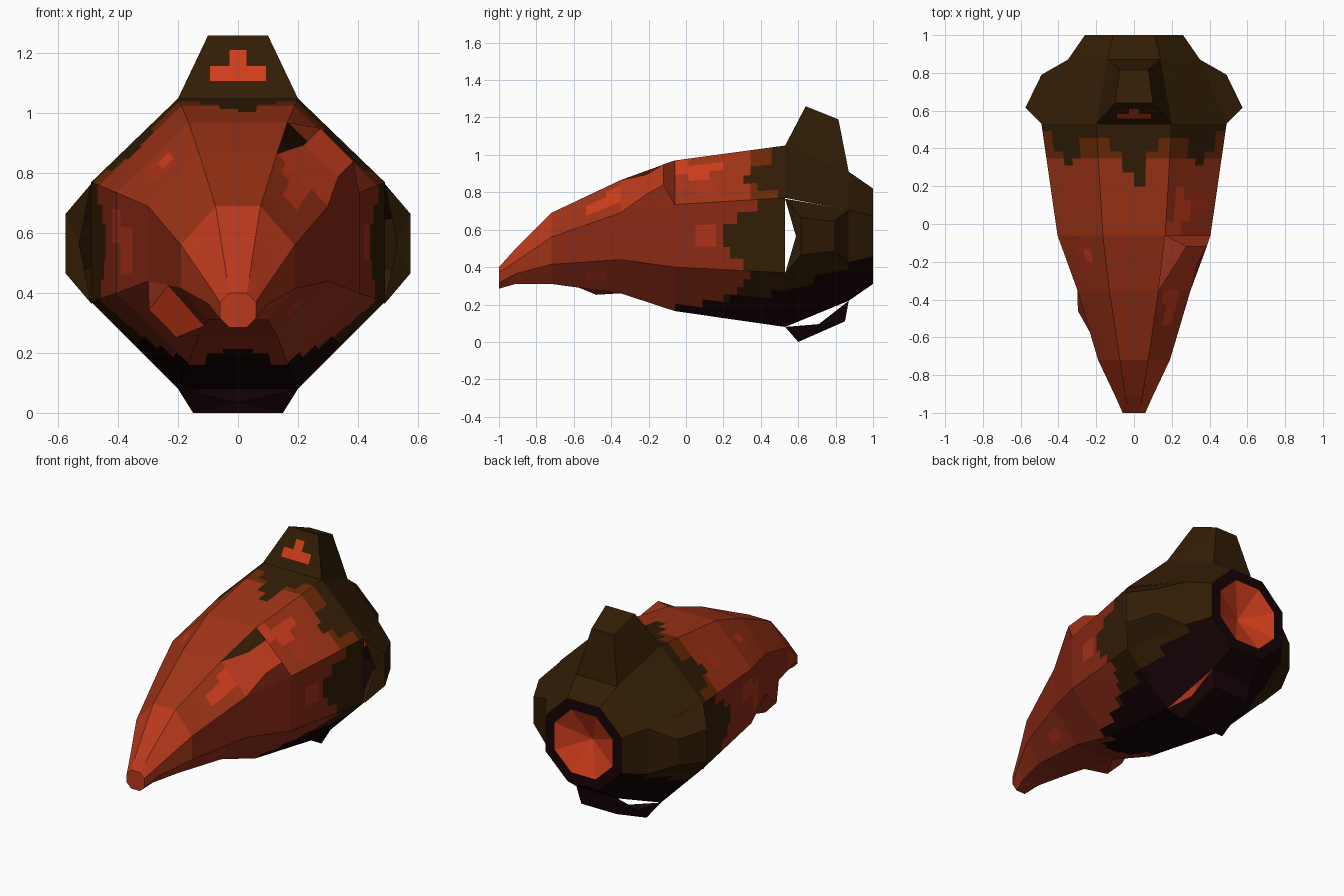
import bpy, bmesh
from mathutils import Vector

if "Cube" in bpy.data.objects:
    bpy.data.objects.remove(bpy.data.objects["Cube"])

# ---- materials (sRGB 0-255 converted to linear) ----
def lin(c):
    c /= 255
    return c / 12.92 if c <= 0.04045 else ((c + 0.055) / 1.055) ** 2.4

PALETTE = {
    "body red": (160, 52, 23), "nose red": (186, 57, 28), "bright orange": (208, 61, 28),
    "muted orange": (172, 50, 26), "side red": (138, 41, 20), "belly red": (146, 47, 26),
    "rust brown": (108, 41, 5), "dark olive": (50, 29, 5), "dark maroon": (22, 3, 6),
}
MATS = []
for name, rgb in PALETTE.items():
    m = bpy.data.materials.new(name)
    m.use_nodes = True
    col = tuple(lin(c) for c in rgb) + (1,)
    m.diffuse_color = col
    m.node_tree.nodes["Principled BSDF"].inputs["Base Color"].default_value = col
    m.node_tree.nodes["Principled BSDF"].inputs["Roughness"].default_value = 0.9
    MATS.append(m)
BODY, NOSE, BRIGHT, MUTED, SIDE, BELLY, RUST, OLIVE, MAROON = range(9)

def build(name, faces):
    """faces: list of (points, material index); shared points are welded."""
    bm = bmesh.new()
    for pts, mat in faces:
        f = bm.faces.new([bm.verts.new(p) for p in pts])
        f.material_index = mat
    bmesh.ops.remove_doubles(bm, verts=bm.verts, dist=0.0005)
    bmesh.ops.recalc_face_normals(bm, faces=bm.faces)
    me = bpy.data.meshes.new(name)
    bm.to_mesh(me)
    bm.free()
    for m in MATS:
        me.materials.append(m)
    ob = bpy.data.objects.new(name, me)
    bpy.context.collection.objects.link(ob)
    return ob

# ---- hull: octagonal loft along y ----
# y, top half width, top z, side x, shoulder z, lower shoulder z, bottom half width, bottom z
SECTIONS = [
    (-1.00, .03, .40, .06, .37, .315, .03, .285),
    (-0.91, .045, .50, .10, .43, .365, .055, .31),
    (-0.72, .075, .69, .19, .56, .415, .10, .31),
    (-0.35, .13, .865, .30, .69, .44, .13, .26),
    (-0.06, .165, .97, .405, .735, .40, .165, .165),
    (0.53, .20, 1.05, .49, .77, .37, .20, .08),
    (0.87, .14, .91, .35, .705, .425, .14, .22),
    (1.00, .11, .82, .26, .675, .455, .11, .31),
]

def ring(s):
    y, xt, zt, xs, zu, zl, xb, zb = s
    half = [(xt, zt), (xs, zu), (xs, zl), (xb, zb)]
    return [Vector((x, y, z)) for x, z in half] + [Vector((-x, y, z)) for x, z in half[::-1]]

STRIPS = 6
# where the dark rear colour starts, strip by strip (upper edge to lower edge)
START = {
    "upper": [.47, .44, .34, .30, .40, .48],
    "side": [.38, .26, .19, .19, .24, .32],
    "lower": [.34, .30, .28, .21, .08, -.06],
    "top": [.47, .38, .26, .20, .38, .47],
    "bottom": [-.02, -.16, -.2, -.2, -.16, -.02],
}
ZONES = ["upper", "side", "lower", "bottom", "lower", "side", "upper", "top"]
# painted patches: side, y range, strip range (from the upper edge), colour
PATCHES = [
    (0, -.06, .02, 0, 1, BRIGHT), (0, .02, .11, 1, 2, BRIGHT), (0, .05, .17, 3, 4, MUTED),
    (0, .13, .20, 1, 1, BRIGHT), (0, -.06, .02, 2, 3, MUTED),
    (0, -.52, -.44, 2, 3, BRIGHT), (0, -.44, -.36, 1, 3, BRIGHT),
    (1, .05, .16, 2, 3, MUTED), (5, -.20, -.08, 2, 4, MUTED), (5, -.08, .05, 1, 2, MUTED),
    (6, -.20, -.12, 2, 2, BRIGHT), (6, -.25, -.10, 2, 3, MUTED), (6, .15, .25, 2, 3, MUTED),
    (2, -.54, -.42, 2, 3, MUTED), (4, -.30, -.20, 2, 3, MUTED),
]

def hull_colour(side, strip, y):
    zone = ZONES[side]
    if y > START[zone][strip]:
        # the maroon belly climbs towards the tail
        if zone == "bottom" or (zone == "lower" and strip > 4.2 - 4.8 * y):
            return MAROON
        return OLIVE
    for s, y0, y1, a, b, colour in PATCHES:
        if s == side and y0 < y < y1 and a <= strip <= b:
            return colour
    if y > .34 and zone in ("upper", "top"):
        return RUST
    if y < -.72 and zone != "bottom":
        return NOSE if zone in ("top", "upper") else BODY
    return {"side": SIDE, "lower": BELLY, "bottom": BELLY}.get(zone, BODY)

def is_open(side, y):
    if .53 < y < .87 and side in (1, 3, 5, 7):       # intakes and fin
        return True
    if side == 0 and -.35 < y < -.06:                # upper left hatch
        return True
    return side == 4 and -.572 < y < -.35            # lower right hatch

faces = []
for s0, s1 in zip(SECTIONS, SECTIONS[1:]):
    cuts = max(2, round((s1[0] - s0[0]) / .0375))
    r0, r1 = ring(s0), ring(s1)
    for c in range(cuts):
        a = [p.lerp(q, c / cuts) for p, q in zip(r0, r1)]
        b = [p.lerp(q, (c + 1) / cuts) for p, q in zip(r0, r1)]
        y = (a[0].y + b[0].y) / 2
        for side in range(8):
            if is_open(side, y):
                continue
            n = (side + 1) % 8
            for k in range(STRIPS):
                t0, t1 = k / STRIPS, (k + 1) / STRIPS
                strip = STRIPS - 1 - k if 4 <= side <= 6 else k
                faces.append(([a[side].lerp(a[n], t0), a[side].lerp(a[n], t1),
                               b[side].lerp(b[n], t1), b[side].lerp(b[n], t0)],
                              hull_colour(side, strip, y)))
build("hull", faces)
build("nose_cap", [(ring(SECTIONS[0]), NOSE)])

# ---- rear nozzle: rim and inner cone ----
rim = ring(SECTIONS[-1])
centre = Vector((0, 1, .565))
inner = [centre.lerp(p, .76) for p in rim]
apex = Vector((0, .91, .565))
nozzle = []
for i in range(8):
    j = (i + 1) % 8
    nozzle.append(([rim[i], rim[j], inner[j], inner[i]], MAROON))
    nozzle.append(([inner[i], inner[j], apex], BRIGHT))
build("nozzle", nozzle)

# ---- fin and intake covers: points are (y, distance from axis, half width) ----
CZ = .565
TO_WORLD = {
    "top": lambda y, r, t: (t, y, CZ + r), "bottom": lambda y, r, t: (t, y, CZ - r),
    "left": lambda y, r, t: (r, y, CZ + t), "right": lambda y, r, t: (-r, y, CZ + t),
}

def cover(name, where, root, lip, tail, end, mat, mid=None):
    """With mid: a hollow intake with a notched mouth. Without: a closed fin."""
    w = TO_WORLD[where]
    def pt(p, s):
        return w(p[0], p[1], s * p[2])
    spine = [(lip, tail), (tail, end)] + ([] if mid else [(root, lip)])
    fs = [([pt(p, 1), pt(q, 1), pt(q, -1), pt(p, -1)], mat) for p, q in spine]
    notch = w(.588, .53, 0)
    if mid:
        fs.append(([pt(lip, 1), pt(lip, -1), notch], mat))
    for s in (1, -1):
        if mid:
            fs += [([pt(p, s), pt(q, s), pt(mid, s)], mat)
                   for p, q in ((root, lip), (lip, tail), (tail, end))]
            fs.append(([pt(root, s), pt(lip, s), notch], mat))
        else:
            fs += [([pt(root, s), pt(lip, s), pt(tail, s)], mat),
                   ([pt(root, s), pt(tail, s), pt(end, s)], mat)]
    return build(name, fs)

cover("top_fin", "top", (.53, .485, .2), (.64, .695, .1), (.815, .625, .075), (.87, .345, .14), OLIVE)
cover("bottom_intake", "bottom", (.53, .485, .2), (.60, .565, .15), (.85, .455, .12),
      (.87, .345, .14), MAROON, mid=(.71, .47, .17))
for where in ("left", "right"):
    cover(where + "_intake", where, (.53, .49, .2), (.615, .575, .1), (.79, .49, .08),
          (.87, .35, .14), OLIVE, mid=(.72, .411, .168))

# painted marking on the fin front
def on_fin(x, z):
    return (x, .53 + (z - 1.05) * .524 - .005, z)
build("fin_marking", [([on_fin(-w, z0), on_fin(w, z0), on_fin(w, z1), on_fin(-w, z1)], BRIGHT)
                      for w, z0, z1 in ((.093, 1.107, 1.158), (.028, 1.158, 1.212))])

# ---- raised hatch on the upper left, open along its upper edge ----
A, B, C, D = (.13, -.35, .865), (.30, -.35, .69), (.405, -.06, .735), (.165, -.06, .97)
eu, el, ru, rl = (.22, -.21, .895), (.335, -.21, .79), (.275, -.12, .95), (.385, -.12, .84)
build("upper_hatch", [([A, B, el, eu], NOSE), ([eu, el, rl, ru], NOSE),
                      ([D, C, rl, ru], BODY), ([B, C, rl, el], SIDE)])

# ---- wedge hatch on the lower right ----
P, Q, R, S = (-.234, -.572, .425), (-.112, -.572, .29), (-.13, -.35, .26), (-.30, -.35, .44)
u, v = (-.297, -.46, .345), (-.206, -.48, .252)
build("lower_hatch", [([P, Q, v, u], BRIGHT), ([R, S, u, v], BELLY),
                      ([P, S, u], BELLY), ([Q, R, v], BELLY)])
